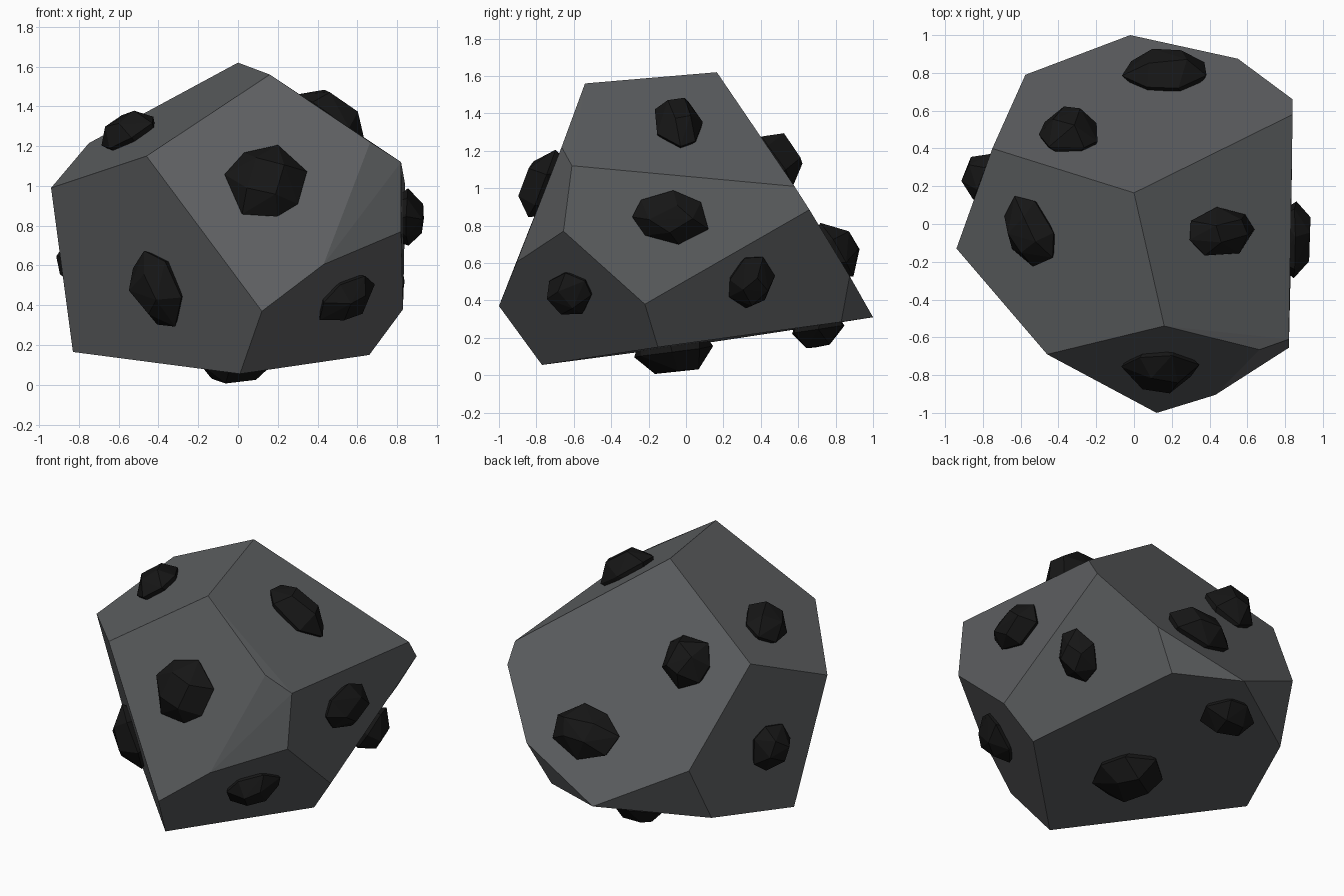
import bpy, bmesh, math, random
from mathutils import Vector

if "Cube" in bpy.data.objects:
    bpy.data.objects.remove(bpy.data.objects["Cube"])

random.seed(7)


def material(name, grey):
    m = bpy.data.materials.new(name)
    m.diffuse_color = (*grey, 1)
    m.use_nodes = True
    m.node_tree.nodes["Principled BSDF"].inputs["Base Color"].default_value = m.diffuse_color
    return m


def hull(name, points, mat, flatten=0.0):
    """Flat-faced convex stone wrapped around a few corner points."""
    bm = bmesh.new()
    verts = [bm.verts.new(p) for p in points]
    res = bmesh.ops.convex_hull(bm, input=verts)
    loose = {g for g in res["geom_interior"] + res["geom_unused"]
             if isinstance(g, bmesh.types.BMVert)}
    bmesh.ops.delete(bm, geom=list(loose), context="VERTS")
    if flatten:
        bmesh.ops.dissolve_limit(bm, angle_limit=flatten, verts=bm.verts, edges=bm.edges)
    bmesh.ops.recalc_face_normals(bm, faces=bm.faces)
    me = bpy.data.meshes.new(name)
    bm.to_mesh(me)
    bm.free()
    ob = bpy.data.objects.new(name, me)
    bpy.context.collection.objects.link(ob)
    me.materials.append(mat)
    return ob


stone = material("stone", (0.11, 0.115, 0.12))
coal = material("coal", (0.008, 0.008, 0.008))

# Main boulder: corners of the faceted block
corners = [
    (0, .165, 1.62), (.16, -.54, 1.56), (-.46, -.69, 1.15), (-.94, -.13, .99),
    (-.75, .40, 1.215), (.12, -1, .37), (.43, -.905, .605), (.665, -.665, 1.22),
    (.82, -.655, .77), (.82, -.61, 1.12), (-.83, .06, .165), (.01, -.77, .055),
    (.66, -.15, .15), (.83, -.22, .38), (.84, .58, 1.01), (.84, .66, .885),
    (-.02, 1, .31), (.55, .875, .53), (.40, .83, .285), (-.575, .79, .612),
    (-.62, .62, .25),
]
boulder = hull("boulder", corners, stone, math.radians(4))
faces = [(p.normal.copy(), p.center.copy()) for p in boulder.data.polygons]


def lump(name, centre, width, height, depth, tilt=0):
    """Coal lump half sunk in the boulder face nearest to centre."""
    c = Vector(centre)
    n, o = max(faces, key=lambda f: f[0].dot(c - f[1]))
    c -= n * n.dot(c - o)
    u = Vector((0, 0, 1)).cross(n).normalized()
    v = n.cross(u)
    t = math.radians(tilt)
    u, v = u * math.cos(t) + v * math.sin(t), v * math.cos(t) - u * math.sin(t)
    pts = []
    # rings: sunk base, widest girdle, small crown
    for level, scale, count in ((-.6, .75, 5), (.2, 1.02, 7), (.95, .55, 4)):
        start = random.uniform(0, math.tau)
        for i in range(count):
            a = start + math.tau * (i + random.uniform(-.2, .2)) / count
            r = scale * random.uniform(.95, 1.08)
            lift = depth * (level + random.uniform(-.06, .06))
            pts.append(c + u * (width * r * math.cos(a)) + v * (height * r * math.sin(a)) + n * lift)
    hull(name, pts, coal)


# Coal lumps: centre, half width, half height, depth, tilt
lump("lump_front", (.14, -.75, 1.01), .20, .20, .12)
lump("lump_front_left", (-.39, -.50, .49), .16, .20, .12, 10)
lump("lump_front_right", (.54, -.62, .44), .17, .13, .11, 30)
lump("lump_right", (.83, -.08, .84), .20, .135, .105)
lump("lump_top_right", (.45, -.04, 1.33), .13, .20, .13)
lump("lump_top_left", (-.53, -.03, 1.23), .19, .14, .11)
lump("lump_back_upper", (-.34, .46, 1.14), .155, .17, .14)
lump("lump_back_lower", (.17, .78, .66), .22, .16, .135)
lump("lump_back_right", (.71, .34, .50), .125, .16, .11)
lump("lump_back_left", (-.78, .25, .63), .13, .15, .12)
lump("lump_base", (-.02, -.07, .15), .20, .22, .142)
lump("lump_base_back", (-.14, .70, .26), .17, .14, .12)
